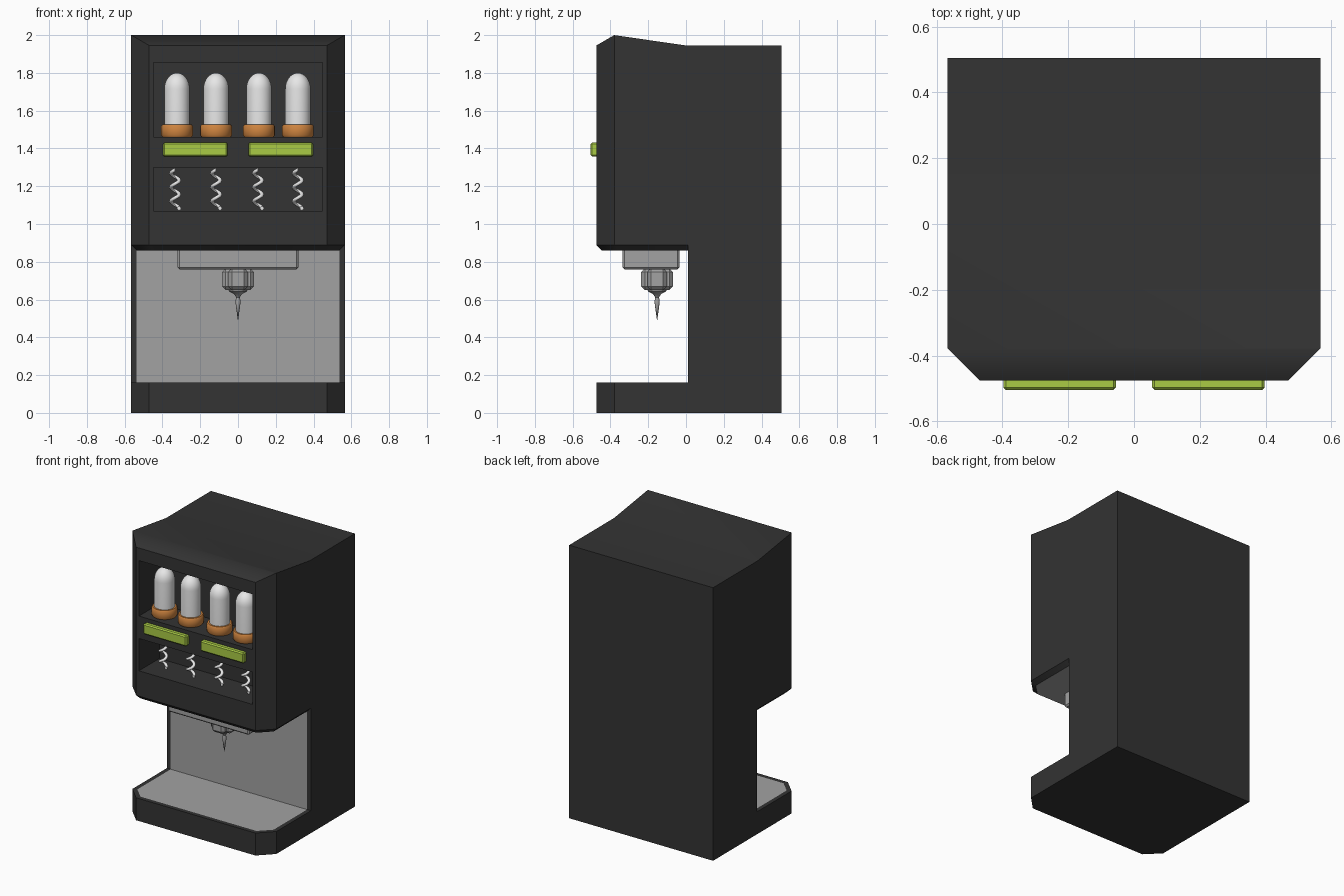
import bpy, bmesh, math
from mathutils import Vector, Matrix

cube = bpy.data.objects.get("Cube")
if cube:
    bpy.data.objects.remove(cube, do_unlink=True)


def material(name, rgb):
    m = bpy.data.materials.new(name)
    m.use_nodes = True
    m.diffuse_color = (*rgb, 1)
    m.node_tree.nodes["Principled BSDF"].inputs["Base Color"].default_value = (*rgb, 1)
    return m


DARK = material("charcoal", (0.033, 0.033, 0.033))
GREY = material("steel grey", (0.36, 0.36, 0.36))
WHITE = material("white", (0.8, 0.8, 0.8))
ORANGE = material("orange", (0.62, 0.23, 0.05))
GREEN = material("lime green", (0.4, 0.6, 0.06))


def finish(name, bm, *mats, smooth=None):
    bmesh.ops.recalc_face_normals(bm, faces=bm.faces)
    me = bpy.data.meshes.new(name)
    bm.to_mesh(me)
    bm.free()
    ob = bpy.data.objects.new(name, me)
    bpy.context.collection.objects.link(ob)
    for m in mats:
        me.materials.append(m)
    if smooth:
        bpy.ops.object.select_all(action="DESELECT")
        ob.select_set(True)
        bpy.context.view_layer.objects.active = ob
        bpy.ops.object.shade_smooth_by_angle(angle=math.radians(smooth))
    return ob


def box(name, lo, hi, mat, bevel=0.0):
    lo, hi = Vector(lo), Vector(hi)
    bm = bmesh.new()
    bmesh.ops.create_cube(bm, size=1, matrix=Matrix.Translation((lo + hi) / 2)
                          @ Matrix.Diagonal((*(hi - lo), 1)))
    if bevel:
        bmesh.ops.bevel(bm, geom=bm.edges[:], offset=bevel, segments=1,
                        affect="EDGES", profile=0.5)
    return finish(name, bm, mat)


def lathe(name, profile, x, y, mat, steps=32, smooth=40):
    bm = bmesh.new()
    vs = [bm.verts.new((x + r, y, z)) for r, z in profile]
    es = [bm.edges.new(p) for p in zip(vs, vs[1:])]
    bmesh.ops.spin(bm, geom=vs + es, cent=(x, y, 0), axis=(0, 0, 1),
                   angle=math.tau, steps=steps)
    bmesh.ops.remove_doubles(bm, verts=bm.verts, dist=0.0005)
    return finish(name, bm, mat, smooth=smooth)


# Cabinet: side profile extruded across the width
W, FRONT, BACK, NICHE = 0.567, -0.475, 0.505, 0.01
profile = [(BACK, 0), (FRONT, 0), (FRONT, 0.16), (NICHE, 0.16), (NICHE, 0.89),
           (FRONT, 0.89), (FRONT, 1.945), (-0.38, 2), (0, 1.945), (BACK, 1.945)]
bm = bmesh.new()
side = bm.faces.new([bm.verts.new((-W, y, z)) for y, z in profile])
ext = bmesh.ops.extrude_face_region(bm, geom=[side])
bmesh.ops.translate(bm, vec=(2 * W, 0, 0),
                    verts=[v for v in ext["geom"] if isinstance(v, bmesh.types.BMVert)])

# Chamfered front corners
for s in (-1, 1):
    cut = bmesh.ops.bisect_plane(bm, geom=bm.verts[:] + bm.edges[:] + bm.faces[:],
                                 plane_co=(s * W, -0.378, 0), plane_no=(s, -1, 0),
                                 clear_outer=True)
    rim = [e for e in cut["geom_cut"] if isinstance(e, bmesh.types.BMEdge)]
    bmesh.ops.holes_fill(bm, edges=rim, sides=0)
bmesh.ops.recalc_face_normals(bm, faces=bm.faces)

# Grey lining of the niche: tray, rear panel and sloped ceiling lip
niche = []
for f in bm.faces:
    c, n = f.calc_center_median(), f.normal
    if 0.1 < c.z < 0.95 and c.y < 0.1 and (abs(n.z) > 0.9 or abs(n.y) > 0.9):
        if abs(c.z - 0.16) < 0.01 or abs(c.z - 0.89) < 0.01 or abs(c.y - NICHE) < 0.01:
            niche.append(f)
bmesh.ops.inset_region(bm, faces=niche, thickness=0.03, depth=0,
                       use_boundary=True, use_even_offset=True)
for f in niche:
    f.material_index = 1
for v in {v for f in niche for v in f.verts}:
    if v.co.z > 0.8:
        v.co.z = 0.86
cabinet = finish("cabinet", bm, DARK, GREY)

# Two display windows cut into the head
for low, high in ((1.46, 1.855), (1.07, 1.30)):
    cutter = box("window_cutter", (-0.448, -0.6, low), (0.448, -0.245, high), DARK)
    cutter.hide_render = True
    mod = cabinet.modifiers.new("window", "BOOLEAN")
    mod.operation, mod.solver, mod.object = "DIFFERENCE", "EXACT", cutter
    bpy.context.view_layer.objects.active = cabinet
    bpy.ops.object.modifier_apply(modifier=mod.name)
    bpy.data.objects.remove(cutter, do_unlink=True)
bpy.ops.object.select_all(action="DESELECT")
cabinet.select_set(True)
bpy.ops.object.shade_smooth_by_angle(angle=math.radians(39))

# Canisters with collars on the upper shelf
MID = -0.365
dome = [(0.067 * math.cos(a), 1.715 + 0.085 * math.sin(a))
        for a in (i * math.pi / 16 for i in range(9))]
collar = [(0, 1.461), (0.078, 1.461), (0.084, 1.47), (0.084, 1.518),
          (0.078, 1.526), (0, 1.526)]
for i, x in enumerate((-0.323, -0.116, 0.111, 0.317), 1):
    lathe(f"canister_{i}", [(0.067, 1.5)] + dome, x, MID, WHITE)
    lathe(f"canister_collar_{i}", collar, x, MID, ORANGE)


# Spiral augers in the lower window: a ring of wire swept along a helix
def spiral(name, x, turns=2.75, per_turn=20, radius=0.021, wire=0.011):
    bm = bmesh.new()
    rings = []
    for i in range(int(turns * per_turn) + 1):
        a = math.tau * i / per_turn
        out = Vector((math.cos(a), math.sin(a), 0))
        centre = Vector((x, MID, 1.083 + 0.204 * a / (math.tau * turns)))
        rings.append([bm.verts.new(centre + out * (radius + wire * math.cos(b))
                                   + Vector((0, 0, wire * math.sin(b))))
                      for b in (math.tau * k / 8 for k in range(8))])
    for p, q in zip(rings, rings[1:]):
        for k in range(8):
            bm.faces.new((p[k - 1], p[k], q[k], q[k - 1]))
    bm.faces.new(rings[0])
    bm.faces.new(rings[-1])
    finish(name, bm, WHITE, smooth=50)


for i, x in enumerate((-0.333, -0.116, 0.106, 0.317), 1):
    spiral(f"auger_{i}", x)

# Selection buttons
for name, s in (("right_button", -1), ("left_button", 1)):
    a, b = sorted((s * 0.055, s * 0.397))
    box(name, (a, -0.505, 1.357), (b, -0.465, 1.431), GREEN, 0.008)

# Dispensing head: mount, cross-shaped fitting and pointed spout
SPOUT = -0.153
box("dispenser_mount", (-0.32, -0.335, 0.76), (0.32, -0.035, 0.87), GREY, 0.01)
for name, dx, dy in (("fitting_across", 0.085, 0.052), ("fitting_along", 0.052, 0.085)):
    box(name, (-dx, SPOUT - dy, 0.65), (dx, SPOUT + dy, 0.765), GREY, 0.02)
lathe("spout", [(0, 0.655), (0.05, 0.65), (0.047, 0.642), (0.022, 0.63), (0.01, 0.612),
                (0.014, 0.59), (0.011, 0.565), (0, 0.485)], 0, SPOUT, GREY, steps=16)
